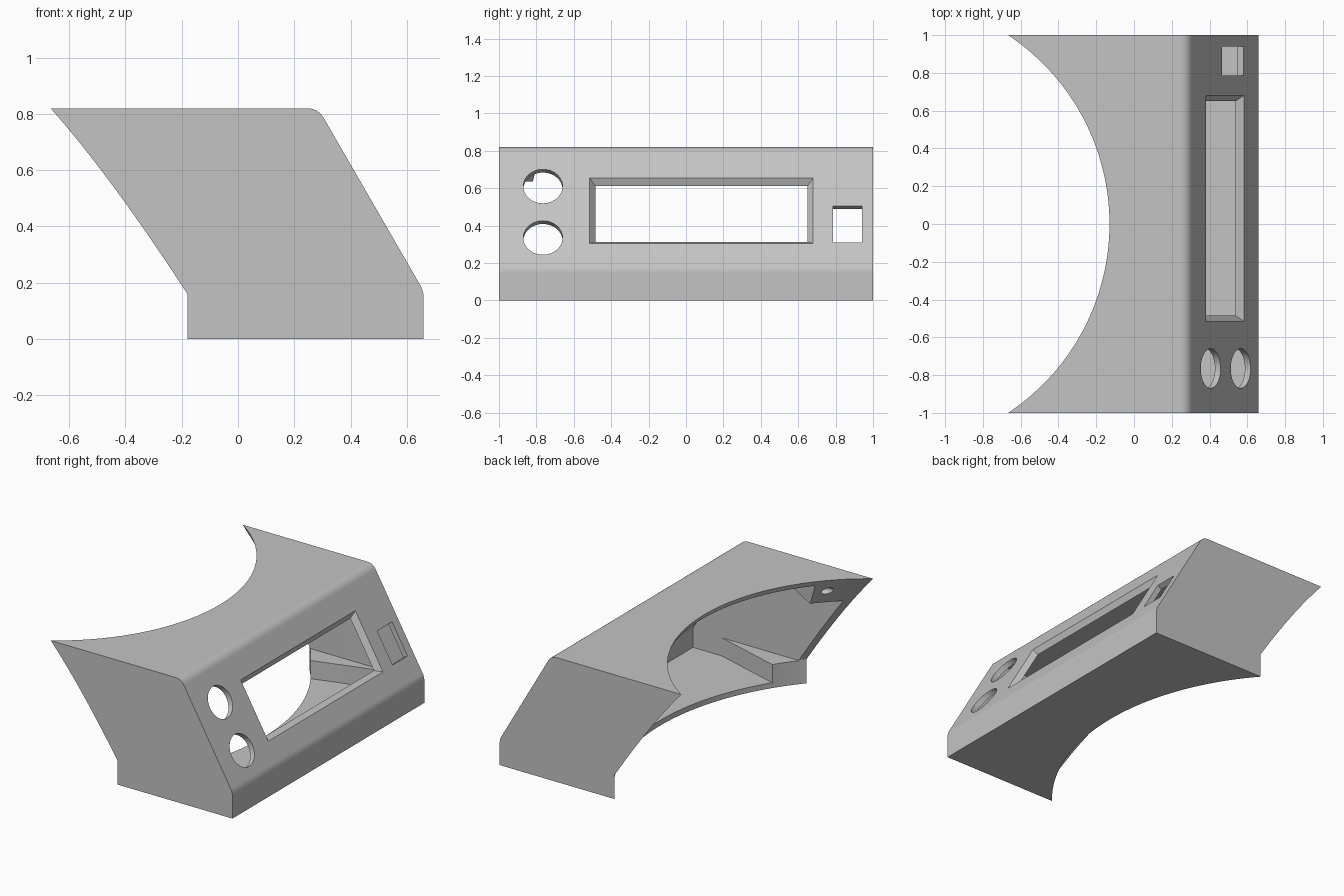
import bpy
import bmesh
from math import cos, sin, pi
from mathutils import Vector

cube = bpy.data.objects.get("Cube")
if cube:
    bpy.data.objects.remove(cube, do_unlink=True)

WALL = 0.035
HEIGHT = 0.82
SLOPE = 0.577  # panel leans back 30 degrees
UP = Vector((-0.5, 0, 0.866))
NORMAL = Vector((0.866, 0, 0.5))

grey = bpy.data.materials.new("plain grey")
grey.use_nodes = True
colour = (0.55, 0.55, 0.55, 1)
grey.diffuse_color = colour
grey.node_tree.nodes["Principled BSDF"].inputs["Base Color"].default_value = colour


def loft(name, rings):
    """Closed solid through matching rings of points."""
    bm = bmesh.new()
    loops = [[bm.verts.new(p) for p in ring] for ring in rings]
    n = len(loops[0])
    for a, b in zip(loops, loops[1:]):
        for i in range(n):
            j = (i + 1) % n
            bm.faces.new((a[i], a[j], b[j], b[i]))
    bm.faces.new(loops[0])
    bm.faces.new(loops[-1])
    bmesh.ops.recalc_face_normals(bm, faces=bm.faces)
    mesh = bpy.data.meshes.new(name)
    bm.to_mesh(mesh)
    bm.free()
    mesh.materials.append(grey)
    obj = bpy.data.objects.new(name, mesh)
    bpy.context.scene.collection.objects.link(obj)
    return obj


def combine(target, tool, operation):
    """Boolean the tool into the target and discard the tool."""
    tool.hide_render = True
    mod = target.modifiers.new("cut", 'BOOLEAN')
    mod.operation = operation
    mod.solver = 'EXACT'
    mod.object = tool
    graph = bpy.context.evaluated_depsgraph_get()
    mesh = bpy.data.meshes.new_from_object(target.evaluated_get(graph))
    target.modifiers.clear()
    target.data = mesh
    bpy.data.objects.remove(tool, do_unlink=True)


def across(profile, half):
    return [[(x, y, z) for x, z in profile] for y in (-half, half)]


def fillet(before, corner, after, size, steps=6):
    """Round a profile corner."""
    c = Vector(corner)
    a = c + (Vector(before) - c).normalized() * size
    b = c + (Vector(after) - c).normalized() * size
    ts = [i / steps for i in range(steps + 1)]
    return [tuple(a * (1 - t) ** 2 + c * 2 * t * (1 - t) + b * t * t) for t in ts]


def panel_point(y, z, depth):
    """Point under the sloping panel at a given depth."""
    return Vector((0.66 - (z - 0.17) * SLOPE, y, z)) - NORMAL * depth


def panel_box(y0, y1, z0, z1, taper):
    rings = []
    for depth in (-0.02, 0.05):
        s = taper * depth / WALL
        rings.append([panel_point(y, z, depth) for y, z in (
            (y0 + s, z0 + s * 0.866), (y1 - s, z0 + s * 0.866),
            (y1 - s, z1 - s * 0.866), (y0 + s, z1 - s * 0.866))])
    return rings


def circle(n):
    return [(cos(2 * pi * i / n), sin(2 * pi * i / n)) for i in range(n)]


# Outer body with rounded panel edges
top = (0.66 - (HEIGHT - 0.17) * SLOPE, HEIGHT)
kink = (0.66, 0.17)
outline = [(-0.9, 0), (0.66, 0)]
outline += fillet((0.66, 0), kink, top, 0.025)
outline += fillet(kink, top, (-0.9, HEIGHT), 0.04)
outline += [(-0.9, HEIGHT)]
body = loft("console_shell", across(outline, 1))

# Hollow inside, open at the back
inset = WALL / 0.866
roof = HEIGHT - WALL
cavity = [(-1.2, WALL), (0.66 - WALL, WALL), (0.66 - WALL, 0.161),
          (0.66 - inset - (roof - 0.17) * SLOPE, roof), (-1.2, roof)]
combine(body, loft("cavity", across(cavity, 1 - WALL)), 'DIFFERENCE')

# Corner blocks on the floor and under the roof
blocks = [(0.42, 0.62, 0.02, 0.155), (-0.08, 0.573, 0.635, 0.8)]
for side in (-1, 1):
    for tip, inner, low, high in blocks:
        plan = [(tip, 0.967), (tip, 0.985), (-0.75, 0.985), (-0.75, inner)]
        rings = [[(x, side * y, z) for x, y in plan] for z in (low, high)]
        combine(body, loft("corner_block", rings), 'UNION')

# Round back opening: a cone above a short cylinder
rings = [[(-1.33 + r * x, r * y, z) for x, y in circle(192)]
         for z, r in ((-0.1, 1.524), (0.16, 1.524), (0.9, 1.161))]
combine(body, loft("back_opening", rings), 'DIFFERENCE')

# Blind screw holes in the upper corner blocks
for side in (-1, 1):
    rings = [[(x, side * 0.86 + 0.025 * a, 0.73 + 0.025 * b) for a, b in circle(24)]
             for x in (-0.9, -0.34)]
    combine(body, loft("screw_hole", rings), 'DIFFERENCE')

# Display window with tapered rim, and the small switch slot
combine(body, loft("window", panel_box(-0.515, 0.68, 0.305, 0.655, 0.03)), 'DIFFERENCE')
combine(body, loft("slot", panel_box(0.785, 0.94, 0.31, 0.505, 0)), 'DIFFERENCE')

# Two round button holes
for z in (0.61, 0.335):
    rings = [[panel_point(-0.765, z, d) + Vector((0, 0.105 * a, 0)) + UP * 0.105 * b
              for a, b in circle(48)] for d in (-0.02, 0.06)]
    combine(body, loft("button_hole", rings), 'DIFFERENCE')

# Smooth curved parts, keep edges crisp
for o in bpy.context.selected_objects:
    o.select_set(False)
body.select_set(True)
bpy.context.view_layer.objects.active = body
bpy.ops.object.shade_smooth_by_angle(angle=pi / 7)
weighted = body.modifiers.new("even shading", 'WEIGHTED_NORMAL')
weighted.keep_sharp = True
